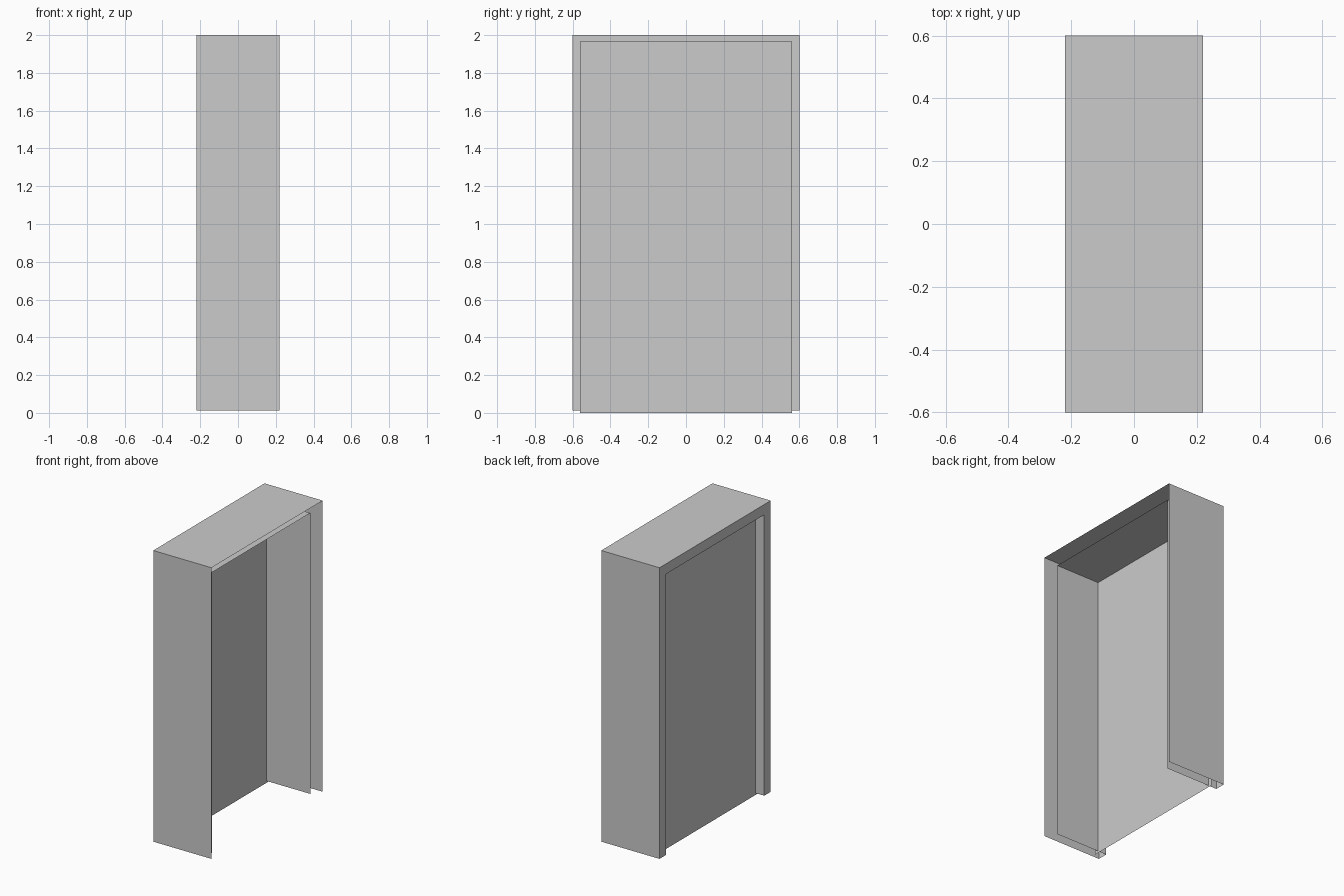
import bpy, bmesh

if "Cube" in bpy.data.objects:
    bpy.data.objects.remove(bpy.data.objects["Cube"])

W, H, D = 0.60, 2.0, 0.22      # half width, height, half depth
BOTTOM = 0.012                 # frame hangs just above the floor


def make_object(name, bm):
    mesh = bpy.data.meshes.new(name)
    bm.to_mesh(mesh)
    bm.free()
    obj = bpy.data.objects.new(name, mesh)
    bpy.context.collection.objects.link(obj)
    return obj


# Door frame: folded sheet profile (x, inset) swept up, across and down
profile = [(D, 0.0), (-D, 0.0), (-D, 0.07), (0.175, 0.07)]
bm = bmesh.new()
rows = []
for x, inset in profile:
    y, z = W - inset, H - inset
    path = [(-y, BOTTOM), (-y, z), (y, z), (y, BOTTOM)]
    rows.append([bm.verts.new((x, py, pz)) for py, pz in path])
for r0, r1 in zip(rows, rows[1:]):
    for i in range(3):
        bm.faces.new((r0[i], r0[i + 1], r1[i + 1], r1[i]))
bmesh.ops.recalc_face_normals(bm, faces=bm.faces)
make_object("door_frame", bm)

# Door panel: flat sheet whose edges pass into the hollow frame
bm = bmesh.new()
corners = [(-0.56, 0.0), (0.56, 0.0), (0.56, 1.965), (-0.56, 1.965)]
bm.faces.new([bm.verts.new((-0.155, y, z)) for y, z in corners])
make_object("door_panel", bm)
